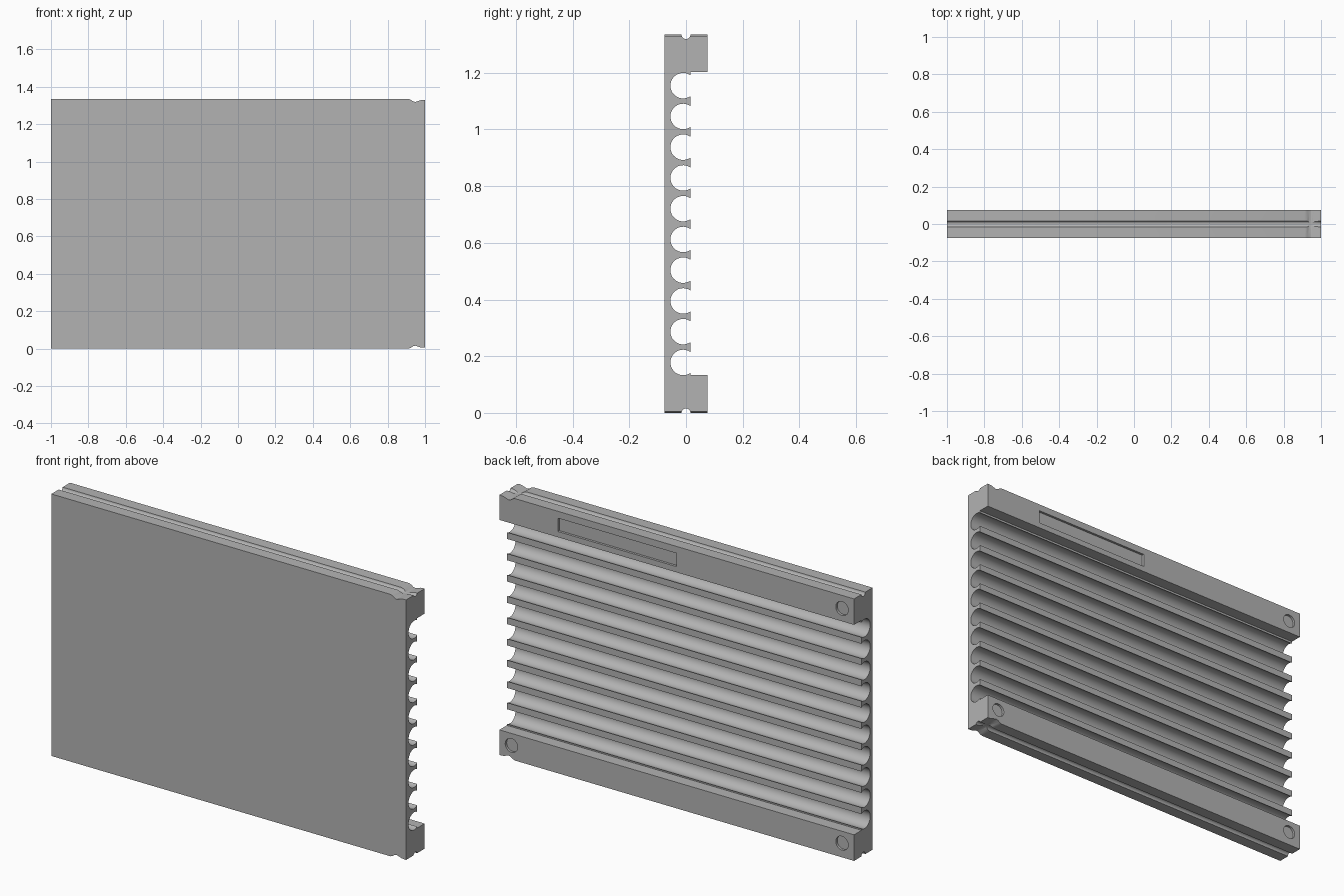
import bpy, bmesh, math
from mathutils import Vector

cube = bpy.data.objects.get("Cube")
if cube:
    bpy.data.objects.remove(cube, do_unlink=True)

grey = bpy.data.materials.new("plain grey")
grey.use_nodes = True
colour = (0.45, 0.45, 0.45, 1)
grey.diffuse_color = colour
grey.node_tree.nodes["Principled BSDF"].inputs["Base Color"].default_value = colour

HEIGHT, HALF_DEPTH, HALF_WIDTH = 1.335, 0.075, 1.0
RAIL_LOW, RAIL_HIGH, RIB_Y = 0.133, 1.203, 0.015


def prism(name, points, extrusion):
    """Extrude a closed 3D outline into a solid."""
    bm = bmesh.new()
    face = bm.faces.new([bm.verts.new(p) for p in points])
    moved = bmesh.ops.extrude_face_region(bm, geom=[face])["geom"]
    bmesh.ops.translate(bm, vec=Vector(extrusion),
                        verts=[v for v in moved if isinstance(v, bmesh.types.BMVert)])
    bmesh.ops.recalc_face_normals(bm, faces=bm.faces)
    mesh = bpy.data.meshes.new(name)
    bm.to_mesh(mesh)
    bm.free()
    mesh.materials.append(grey)
    obj = bpy.data.objects.new(name, mesh)
    bpy.context.collection.objects.link(obj)
    return obj


def arc(cy, cz, radius, start, end, steps):
    """Points (y, z) along an arc, angles in radians."""
    angles = [start + (end - start) * i / steps for i in range(steps + 1)]
    return [(cy + radius * math.cos(a), cz + radius * math.sin(a)) for a in angles]


# Side profile: thick rails, a row of round channels, a slot in each edge
outline = [(-HALF_DEPTH, 0)]
outline += arc(0, 0, 0.016, math.pi, 0, 10)
outline += [(HALF_DEPTH, 0), (HALF_DEPTH, RAIL_LOW), (RIB_Y, RAIL_LOW)]
radius, centre_y = 0.045, -0.01
opening = math.acos((RIB_Y - centre_y) / radius)
for i in range(10):
    outline += arc(centre_y, 0.178 + i * 0.1085, radius,
                   2 * math.pi - opening, opening, 24)
outline += [(RIB_Y, RAIL_HIGH), (HALF_DEPTH, RAIL_HIGH), (HALF_DEPTH, HEIGHT)]
outline += arc(0, HEIGHT, 0.016, 0, -math.pi, 10)
outline += [(-HALF_DEPTH, HEIGHT)]
panel = prism("ribbed_panel", [(-HALF_WIDTH, y, z) for y, z in outline],
              (2 * HALF_WIDTH, 0, 0))

cutters = []

# Shallow finger notches across the top and bottom edges at one end
notch = [(0.91, -0.001), (0.925, 0.005), (0.936, 0.013), (0.947, 0.016),
         (0.96, 0.012), (0.975, 0.007), (0.99, 0.005), (1.02, 0.005),
         (1.02, -0.05), (0.91, -0.05)]
for side, base, sign in (("bottom", 0, 1), ("top", HEIGHT, -1)):
    cutters.append(prism(side + "_notch_cutter",
                         [(x, -0.2, base + sign * z) for x, z in notch], (0, 0.4, 0)))

# Long label recess in the back of the top rail
cutters.append(prism("label_recess_cutter",
                     [(x, HALF_DEPTH - 0.012, z) for x, z in
                      ((0.0, 1.232), (0.67, 1.232), (0.67, 1.3), (0.0, 1.3))],
                     (0, 0.1, 0)))

# Round sockets in the back of the rails
for name, x, z in (("top_end", -0.932, 1.268), ("bottom_end", -0.932, 0.072),
                   ("bottom_notch", 0.932, 0.072)):
    ring = arc(x, z, 0.035, 0, 2 * math.pi, 32)[:-1]
    cutters.append(prism(name + "_socket_cutter",
                         [(px, HALF_DEPTH - 0.012, pz) for px, pz in ring], (0, 0.1, 0)))

for cutter in cutters:
    cutter.hide_render = True
    cutter.hide_set(True)
    mod = panel.modifiers.new(cutter.name, "BOOLEAN")
    mod.operation, mod.solver, mod.object = "DIFFERENCE", "EXACT", cutter

# Apply the cuts, then smooth only the round surfaces
bpy.ops.object.select_all(action="DESELECT")
panel.select_set(True)
bpy.context.view_layer.objects.active = panel
for mod in list(panel.modifiers):
    bpy.ops.object.modifier_apply(modifier=mod.name)
for cutter in cutters:
    bpy.data.objects.remove(cutter, do_unlink=True)
bpy.ops.object.shade_smooth_by_angle(angle=math.radians(30))
